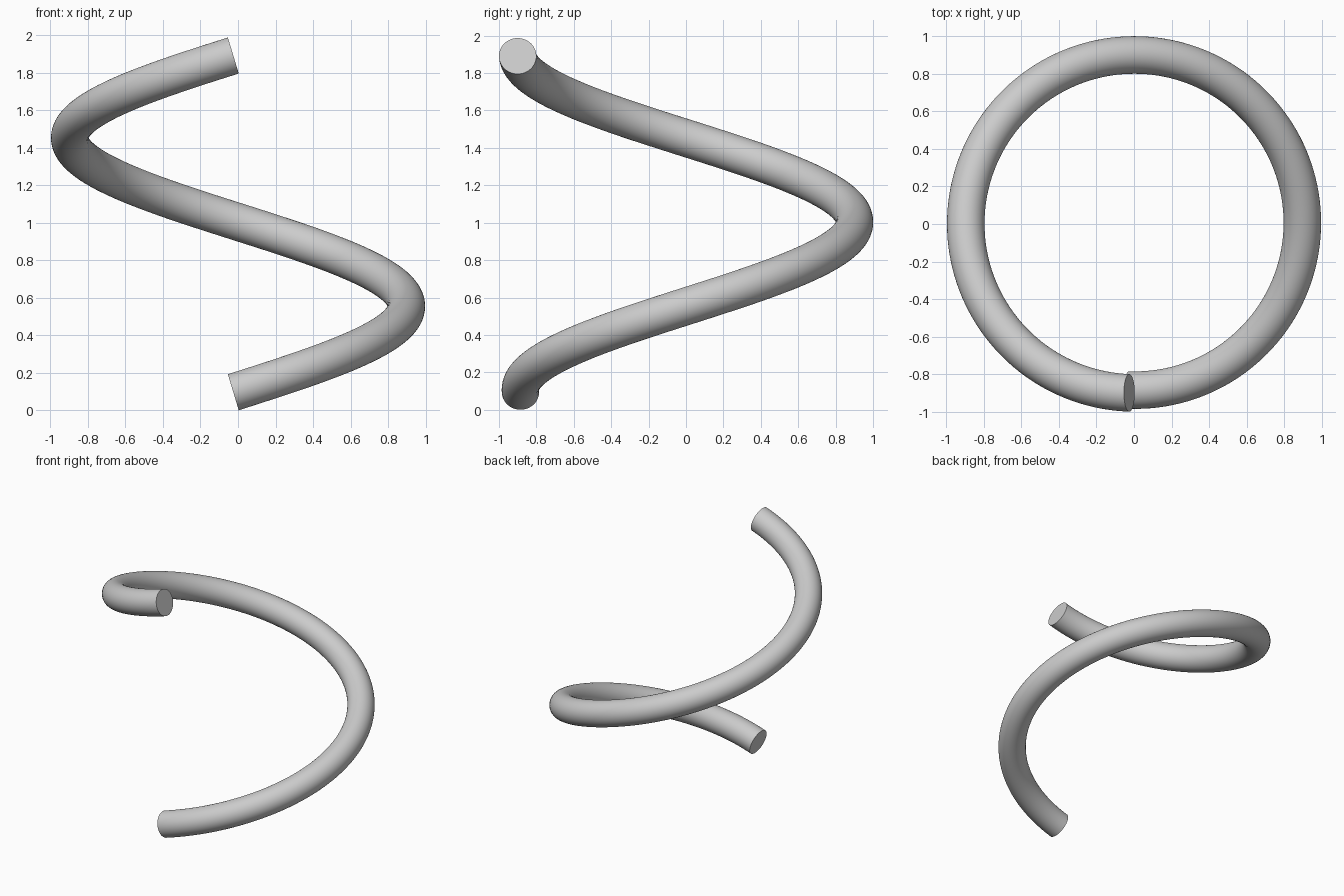
import bpy, bmesh, math
from mathutils import Matrix, Vector

if "Cube" in bpy.data.objects:
    bpy.data.objects.remove(bpy.data.objects["Cube"])

TUBE, SIDES, STEPS = 0.1, 48, 160
R_START, R_END, PITCH = 0.889, 0.904, 1.795
CENTRE = Vector((0.004, 0.004, 0.0))

# tilted round cross-section, swept one full turn with a slight widening
bm = bmesh.new()
rings = []
for i in range(STEPS + 1):
    t = i / STEPS
    turn = Matrix.Rotation(2 * math.pi * t, 3, 'Z')
    radius = R_START + (R_END - R_START) * t
    ring = []
    for j in range(SIDES):
        a = 2 * math.pi * j / SIDES
        p = Vector((-0.029 * (1 + math.sin(a)),
                    -radius + TUBE * math.cos(a),
                    0.096 * (1 + math.sin(a)) + PITCH * t))
        ring.append(bm.verts.new(turn @ p + CENTRE))
    rings.append(ring)

# tube wall
for a, b in zip(rings, rings[1:]):
    for j in range(SIDES):
        k = (j + 1) % SIDES
        bm.faces.new((a[j], a[k], b[k], b[j]))
# flat end caps
bm.faces.new(rings[0])
bm.faces.new(rings[-1])
bmesh.ops.recalc_face_normals(bm, faces=bm.faces[:])

mesh = bpy.data.meshes.new("coil")
bm.to_mesh(mesh)
bm.free()
coil = bpy.data.objects.new("coil", mesh)
bpy.context.collection.objects.link(coil)

grey = bpy.data.materials.new("light grey")
grey.diffuse_color = (0.6, 0.6, 0.6, 1)
grey.use_nodes = True
grey.node_tree.nodes["Principled BSDF"].inputs["Base Color"].default_value = grey.diffuse_color
mesh.materials.append(grey)

bpy.context.view_layer.objects.active = coil
coil.select_set(True)
bpy.ops.object.shade_smooth_by_angle(angle=math.radians(40))
